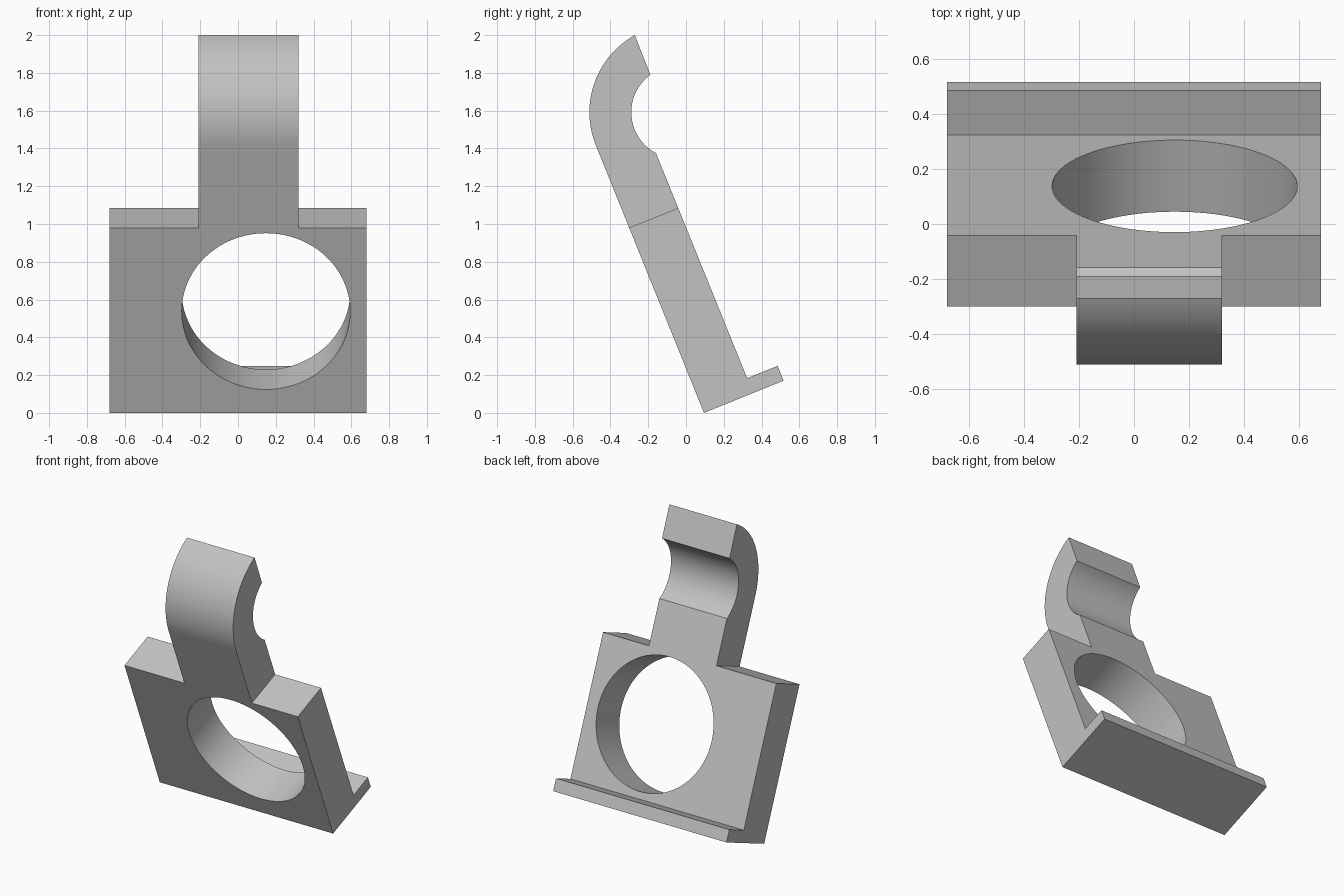
import bpy, bmesh
from math import sin, cos, radians
from mathutils import Matrix

cube = bpy.data.objects.get("Cube")
if cube:
    bpy.data.objects.remove(cube, do_unlink=True)

HALF_W = 0.68                  # half width of the plate
THICK = 0.281                  # plate thickness
SHOULDER = 1.057               # height of the plate along its slope
HOOK_X = (-0.21, 0.32)         # sides of the hook
HOOK_C, R_OUT, R_IN = (0.467, 1.528), 0.467, 0.245

grey = bpy.data.materials.new("plain grey")
grey.use_nodes = True
grey.diffuse_color = (0.54, 0.54, 0.54, 1)
grey.node_tree.nodes["Principled BSDF"].inputs["Base Color"].default_value = grey.diffuse_color


def arc(radius, start, end, steps=32):
    angles = [radians(start + (end - start) * i / steps) for i in range(steps + 1)]
    return [(HOOK_C[0] + radius * cos(a), HOOK_C[1] + radius * sin(a)) for a in angles]


def prism(name, profile, x0, x1):
    """Extrude a (y, z) profile along x."""
    bm = bmesh.new()
    face = bm.faces.new([bm.verts.new((x0, y, z)) for y, z in profile])
    new = bmesh.ops.extrude_face_region(bm, geom=[face])["geom"]
    bmesh.ops.translate(bm, vec=(x1 - x0, 0, 0),
                        verts=[g for g in new if isinstance(g, bmesh.types.BMVert)])
    bmesh.ops.recalc_face_normals(bm, faces=bm.faces)
    mesh = bpy.data.meshes.new(name)
    bm.to_mesh(mesh)
    bm.free()
    obj = bpy.data.objects.new(name, mesh)
    bpy.context.collection.objects.link(obj)
    mesh.materials.append(grey)
    return obj


# Side profile: foot lip, plate, hook
profile = [(0, 0), (0.455, 0), (0.455, 0.085), (THICK, 0.085)]
profile += arc(R_IN, 220.2, 104)
profile += arc(R_OUT, 97, 180)
bracket = prism("hooked_bracket", profile, -HALF_W, HALF_W)

# Cutters: both shoulders and the round opening
shoulder = [(-0.2, SHOULDER), (0.8, SHOULDER), (0.8, 2.3), (-0.2, 2.3)]
cutters = [prism("right_shoulder_cutter", shoulder, -1, HOOK_X[0]),
           prism("left_shoulder_cutter", shoulder, HOOK_X[1], 1)]
bpy.ops.mesh.primitive_cylinder_add(vertices=96, radius=0.446, depth=1,
                                    location=(0.148, 0.14, 0.58),
                                    rotation=(radians(90), 0, 0))
cutters.append(bpy.context.object)
cutters[-1].name = "opening_cutter"

bpy.ops.object.select_all(action="DESELECT")
bpy.context.view_layer.objects.active = bracket
bracket.select_set(True)
for cutter in cutters:
    cutter.hide_render = True
    mod = bracket.modifiers.new("cut", "BOOLEAN")
    mod.operation = "DIFFERENCE"
    mod.solver = "EXACT"
    mod.object = cutter
    bpy.ops.object.modifier_apply(modifier=mod.name)
for cutter in cutters:
    bpy.data.objects.remove(cutter, do_unlink=True)

# One material, lean the bracket forward, smooth the curved faces
bracket.data.materials.clear()
bracket.data.materials.append(grey)
bracket.data.transform(Matrix.Translation((0, 0.095, 0)) @ Matrix.Rotation(radians(22), 4, "X"))
bpy.ops.object.shade_smooth_by_angle(angle=radians(20))
